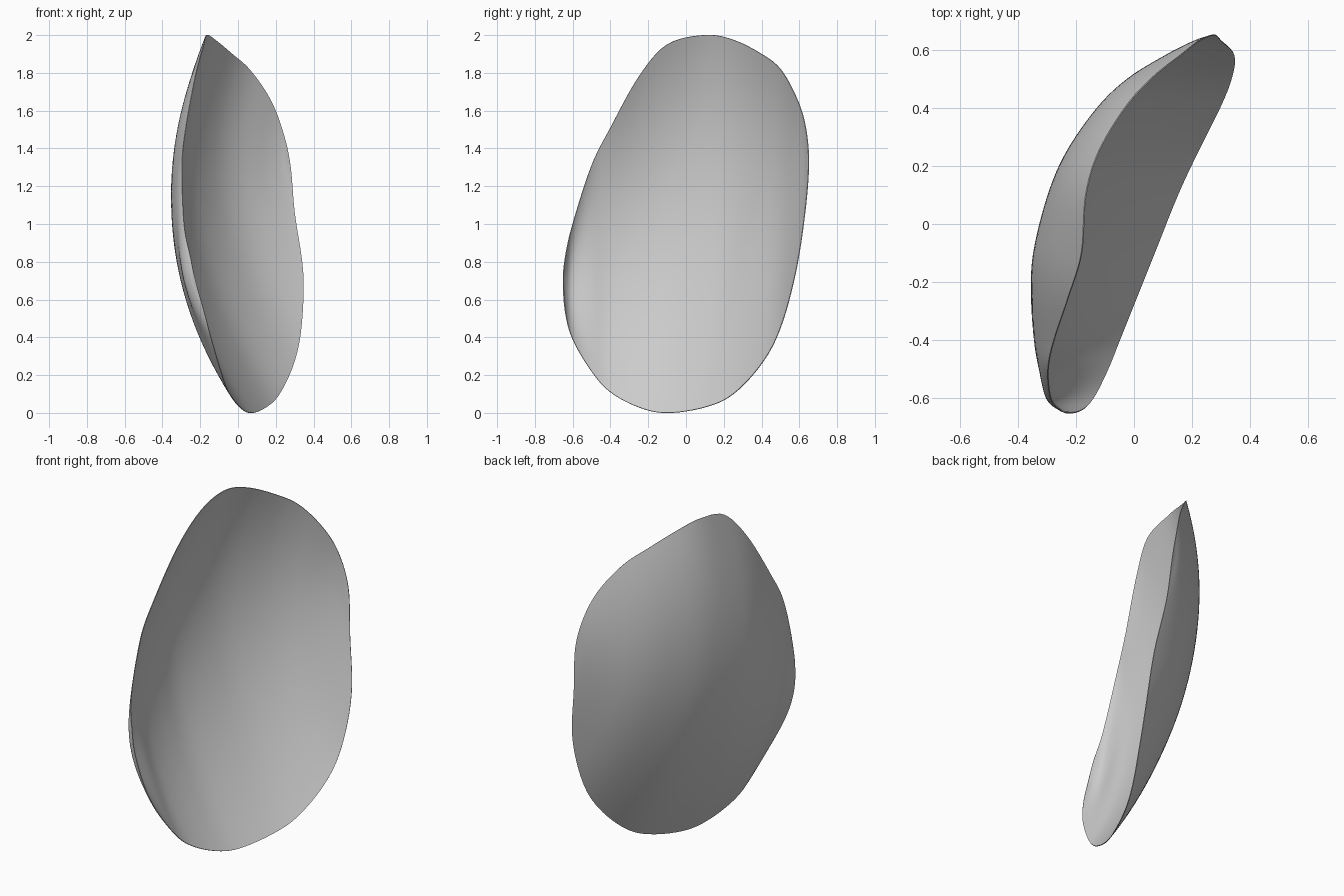
import bpy
import bmesh
from math import sqrt, radians

cube = bpy.data.objects.get("Cube")
if cube:
    bpy.data.objects.remove(cube, do_unlink=True)

# Cross-sections: depth y, lower rim z, upper rim z, lower rim x, upper rim x, deepest x
SECTIONS = [
    (-.65, .70, .70, -.225, -.225, -.225),
    (-.64, .54, .82, -.18, -.25, -.255),
    (-.60, .39, 1.0, -.14, -.285, -.3),
    (-.50, .22, 1.31, -.09, -.295, -.325),
    (-.40, .11, 1.51, -.05, -.275, -.342),
    (-.25, .03, 1.78, .01, -.225, -.352),
    (-.10, 0, 1.95, .07, -.18, -.345),
    (.10, .03, 2, .15, -.165, -.295),
    (.25, .1, 1.975, .22, -.12, -.23),
    (.40, .26, 1.9, .295, -.03, -.125),
    (.50, .45, 1.82, .335, .06, -.02),
    (.58, .74, 1.68, .345, .16, .11),
    (.63, 1.06, 1.53, .3, .225, .21),
    (.65, 1.33, 1.33, .275, .275, .275),
]
STEPS = 6
ROWS = 48


def swap_rims(section):
    """Mirror a section through the rim, so the outline turns smoothly at each end."""
    y, low_z, high_z, low_x, high_x, deep = section
    return (y, high_z, low_z, high_x, low_x, deep)


def smooth_sections(sections, steps):
    """Spline the sections into a dense series."""
    keys = [swap_rims(sections[1])] + sections + [swap_rims(sections[-2])]
    series = []
    for a, b, c, d in zip(keys, keys[1:], keys[2:], keys[3:]):
        for i in range(steps):
            t = i / steps
            series.append([
                q + t * ((r - p) + t * ((2 * p - 5 * q + 4 * r - s)
                                        + t * (3 * q - p - 3 * r + s))) / 2
                for p, q, r, s in zip(a, b, c, d)])
    series.append(list(sections[-1]))
    return series


def section_points(section, rows):
    """Parabolic bow from the lower rim to the upper rim, touching the deepest x."""
    y, low_z, high_z, low_x, high_x, deep = section
    middle = (low_x + high_x) / 2
    slope = (high_x - low_x) / 2
    drop = max(middle - deep, abs(slope))
    bow = (drop + sqrt(drop * drop - slope * slope)) / 2
    for i in range(rows + 1):
        t = 2 * i / rows - 1
        z = (low_z + high_z) / 2 + t * (high_z - low_z) / 2
        yield (middle - bow + slope * t + bow * t * t, y, z)


# Curved shell surface
bm = bmesh.new()
columns = [[bm.verts.new(p) for p in section_points(s, ROWS)]
           for s in smooth_sections(SECTIONS, STEPS)]
for left, right in zip(columns, columns[1:]):
    for i in range(ROWS):
        bm.faces.new((left[i], right[i], right[i + 1], left[i + 1]))
bmesh.ops.remove_doubles(bm, verts=bm.verts, dist=0.0005)
bmesh.ops.recalc_face_normals(bm, faces=bm.faces)
mesh = bpy.data.meshes.new("curved_shell")
bm.to_mesh(mesh)
bm.free()
shell = bpy.data.objects.new("curved_shell", mesh)
bpy.context.collection.objects.link(shell)

# Plain grey finish
grey = bpy.data.materials.new("plain_grey")
grey.use_nodes = True
colour = (0.6, 0.6, 0.6, 1)
grey.diffuse_color = colour
grey.node_tree.nodes["Principled BSDF"].inputs["Base Color"].default_value = colour
mesh.materials.append(grey)

# Paper-thin wall, smooth on both sides with a crisp rim
wall = shell.modifiers.new("thin_wall", 'SOLIDIFY')
wall.thickness = 0.004
wall.offset = 0
bpy.context.view_layer.objects.active = shell
shell.select_set(True)
bpy.ops.object.modifier_apply(modifier=wall.name)
bpy.ops.object.shade_smooth_by_angle(angle=radians(40))
